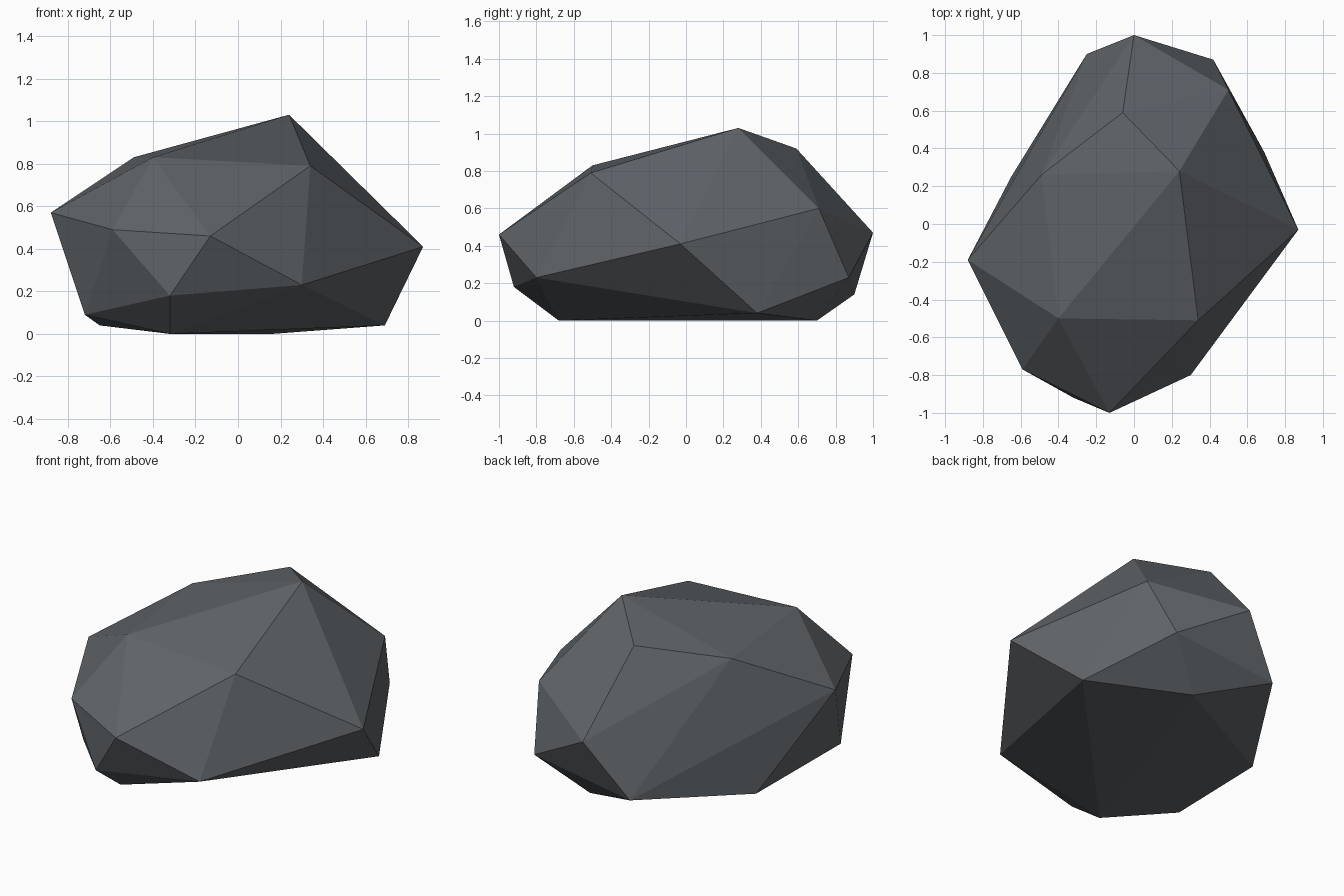
import bpy
import bmesh

cube = bpy.data.objects.get("Cube")
if cube:
    bpy.data.objects.remove(cube, do_unlink=True)

# Stone colour
stone = bpy.data.materials.new("slate_grey")
stone.use_nodes = True
colour = (0.115, 0.127, 0.138, 1.0)
stone.diffuse_color = colour
bsdf = next(n for n in stone.node_tree.nodes if n.type == "BSDF_PRINCIPLED")
bsdf.inputs["Base Color"].default_value = colour
bsdf.inputs["Roughness"].default_value = 0.9

# Corners of the boulder, from the crown down to the base
crown = [(.24, .28, 1.03), (-.06, .59, .92), (-.49, .26, .83),
         (-.40, -.50, .83), (.34, -.51, .79)]
waist = [(.50, .71, .60), (0, 1, .47), (-.88, -.19, .57),
         (-.59, -.77, .49), (-.13, -1, .46), (.87, -.03, .41)]
foot = [(.30, -.80, .23), (-.32, -.92, .18), (.42, .87, .23), (-.25, .90, .14)]
base = [(-.72, -.47, .09), (-.65, .25, .04), (.69, .38, .04),
        (-.32, -.68, 0), (.16, .70, 0)]

# Wrap the corners in a faceted hull
bm = bmesh.new()
for corner in crown + waist + foot + base:
    bm.verts.new(corner)
hull = bmesh.ops.convex_hull(bm, input=bm.verts)
spare = {g for g in hull["geom_interior"] + hull["geom_unused"]
         if isinstance(g, bmesh.types.BMVert)}
bmesh.ops.delete(bm, geom=list(spare), context="VERTS")
bmesh.ops.recalc_face_normals(bm, faces=bm.faces)

mesh = bpy.data.meshes.new("boulder")
bm.to_mesh(mesh)
bm.free()
mesh.materials.append(stone)
boulder = bpy.data.objects.new("boulder", mesh)
bpy.context.collection.objects.link(boulder)
